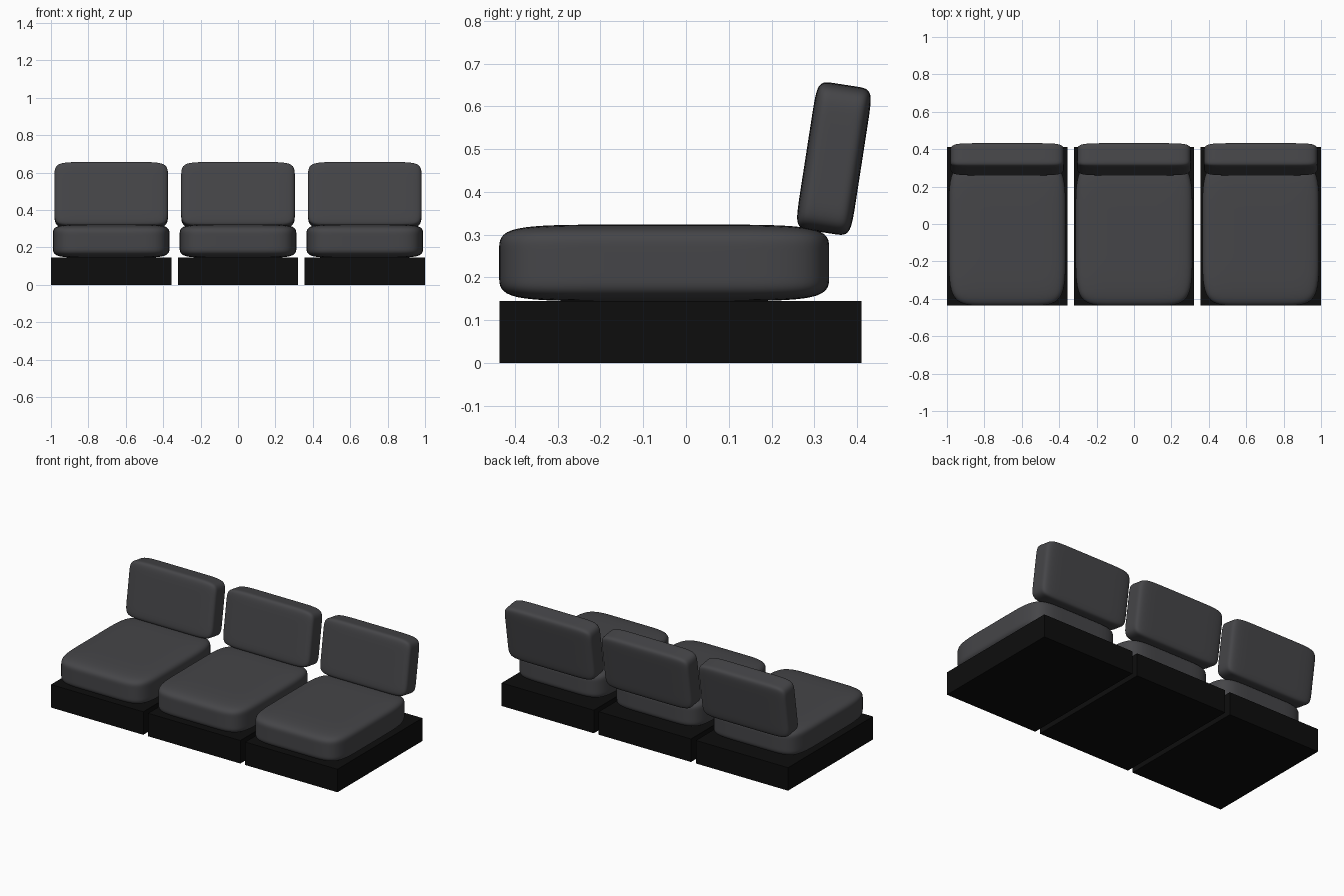
import bpy
import bmesh
import math
from mathutils import Vector

cube = bpy.data.objects.get("Cube")
if cube:
    bpy.data.objects.remove(cube, do_unlink=True)


def make_material(name, color):
    mat = bpy.data.materials.new(name)
    mat.use_nodes = True
    mat.diffuse_color = color
    bsdf = mat.node_tree.nodes["Principled BSDF"]
    bsdf.inputs["Base Color"].default_value = color
    bsdf.inputs["Roughness"].default_value = 0.8
    return mat


fabric = make_material("charcoal fabric", (0.06, 0.06, 0.065, 1))
black = make_material("black base", (0.004, 0.004, 0.004, 1))


def box(name, center, size, mat, loops=None, tilt=0.0):
    """Box; with loops, each axis gets a pair of edge loops and the box is subdivided smooth."""
    bm = bmesh.new()
    bmesh.ops.create_cube(bm, size=1)
    for axis, fraction in enumerate(loops or ()):
        normal = Vector((0, 0, 0))
        normal[axis] = 1
        for side in (-1, 1):
            bmesh.ops.bisect_plane(bm, geom=bm.verts[:] + bm.edges[:] + bm.faces[:],
                                   plane_co=normal * side * fraction / 2, plane_no=normal)
    bmesh.ops.scale(bm, vec=size, verts=bm.verts)
    for face in bm.faces:
        face.smooth = bool(loops)
    mesh = bpy.data.meshes.new(name)
    bm.to_mesh(mesh)
    bm.free()
    mesh.materials.append(mat)
    obj = bpy.data.objects.new(name, mesh)
    bpy.context.collection.objects.link(obj)
    obj.location = center
    obj.rotation_euler.x = tilt
    if loops:
        sub = obj.modifiers.new("Soft", 'SUBSURF')
        sub.levels = sub.render_levels = 3
    return obj


# Three identical seat modules side by side
for label, x in (("right", -0.678), ("middle", 0), ("left", 0.678)):
    box(label + "_base", (x, -0.013, 0.0725), (0.644, 0.847, 0.145), black)
    box(label + "_seat_cushion", (x, -0.051, 0.234), (0.624, 0.772, 0.179), fabric,
        loops=(0.4, 0.33, 0.37))
    box(label + "_back_cushion", (x, 0.346, 0.478), (0.608, 0.132, 0.349), fabric,
        loops=(0.5, 0.45, 0.6), tilt=-math.radians(8.8))
